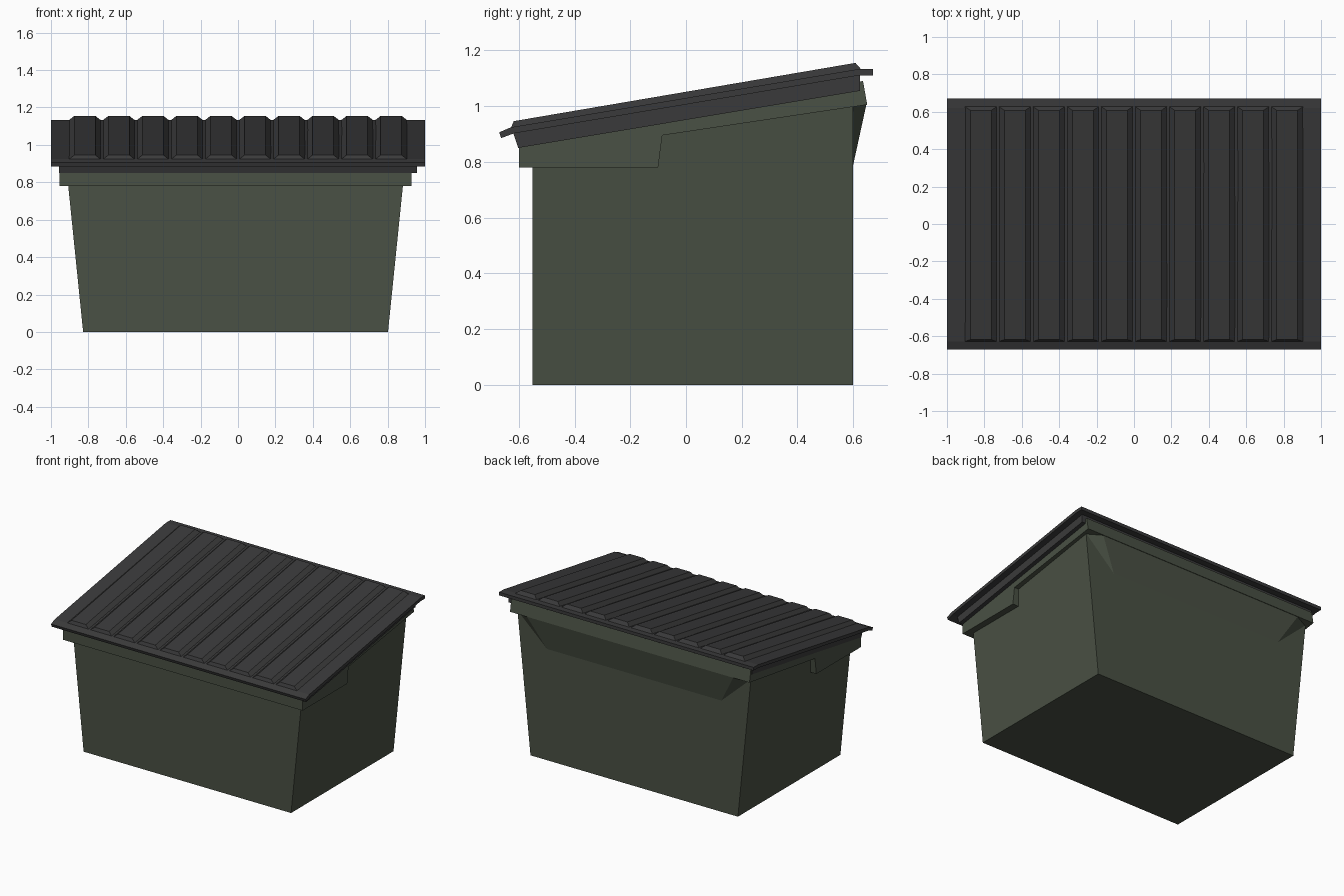
import bpy, bmesh

if "Cube" in bpy.data.objects:
    bpy.data.objects.remove(bpy.data.objects["Cube"])


def material(name, rgb):
    m = bpy.data.materials.new(name)
    m.diffuse_color = (*rgb, 1)
    m.use_nodes = True
    m.node_tree.nodes["Principled BSDF"].inputs["Base Color"].default_value = m.diffuse_color
    return m


GREEN = material("green_steel", (0.068, 0.082, 0.058))
DARK = material("dark_plastic", (0.042, 0.042, 0.043))


def finish(bm, name, mat):
    bmesh.ops.recalc_face_normals(bm, faces=bm.faces)
    mesh = bpy.data.meshes.new(name)
    bm.to_mesh(mesh)
    bm.free()
    mesh.materials.append(mat)
    obj = bpy.data.objects.new(name, mesh)
    bpy.context.collection.objects.link(obj)
    return obj


def prism(name, profile, mat, half, cx=0.0, flare=0.0):
    """Extrude a y-z profile across x; flare widens it with height."""
    bm = bmesh.new()
    sides = [[bm.verts.new((cx + s * (half + flare * z), y, z)) for y, z in profile]
             for s in (-1, 1)]
    bm.faces.new(sides[0])
    bm.faces.new(sides[1])
    n = len(profile)
    for i in range(n):
        j = (i + 1) % n
        bm.faces.new((sides[0][i], sides[0][j], sides[1][j], sides[1][i]))
    return finish(bm, name, mat)


CX = -0.013  # the container sits slightly left of the lid

# Tapered container
prism("container_body", [(-0.55, 0), (0.60, 0), (0.60, 1.02), (-0.55, 0.86)],
      GREEN, 0.815, CX, 0.102)

# Rim: deep at the front, thin along the sides and back
prism("container_rim", [(-0.60, 0.78), (-0.10, 0.78), (-0.085, 0.895), (0.65, 1.005),
                        (0.635, 1.09), (-0.60, 0.88)], GREEN, 0.941, CX)

# Wedge under the back rim
bm = bmesh.new()
for s in (-1, 1):
    for x, y, z in ((0.815, 0.648, 1.01), (0.685, 0.60, 0.79), (0.915, 0.60, 1.0),
                    (0.685, 0.57, 0.79), (0.90, 0.57, 1.0)):
        bm.verts.new((CX + s * x, y, z))
bmesh.ops.convex_hull(bm, input=bm.verts)
bmesh.ops.dissolve_limit(bm, angle_limit=0.02, verts=bm.verts, edges=bm.edges)
finish(bm, "back_wedge", GREEN)

# Lid skirt
prism("lid_skirt", [(-0.602, 0.85), (0.625, 1.055), (0.625, 1.12), (-0.622, 0.91)],
      DARK, 0.957)

# Lid plate with drooping front lip and level back lip
prism("lid_plate", [(-0.663, 0.885), (-0.618, 0.902), (0.62, 1.11), (0.67, 1.11),
                    (0.67, 1.133), (0.62, 1.133), (-0.628, 0.924), (-0.67, 0.906)],
      DARK, 1.0)

# Ten raised, bevelled lid panels
bm = bmesh.new()
WIDTH = 0.182
for i in range(10):
    x0 = -0.91 + i * WIDTH
    x1 = x0 + WIDTH
    rings = []
    for inset, (yf, zf), (yb, zb) in ((0, (-0.63, 0.918), (0.632, 1.128)),
                                      (0.035, (-0.618, 0.946), (0.608, 1.155))):
        a, b = x0 + inset, x1 - inset
        rings.append([bm.verts.new(p) for p in
                      ((a, yf, zf), (b, yf, zf), (b, yb, zb), (a, yb, zb))])
    for ring in rings:
        bm.faces.new(ring)
    for k in range(4):
        m = (k + 1) % 4
        bm.faces.new((rings[0][k], rings[0][m], rings[1][m], rings[1][k]))
finish(bm, "lid_panels", DARK)
